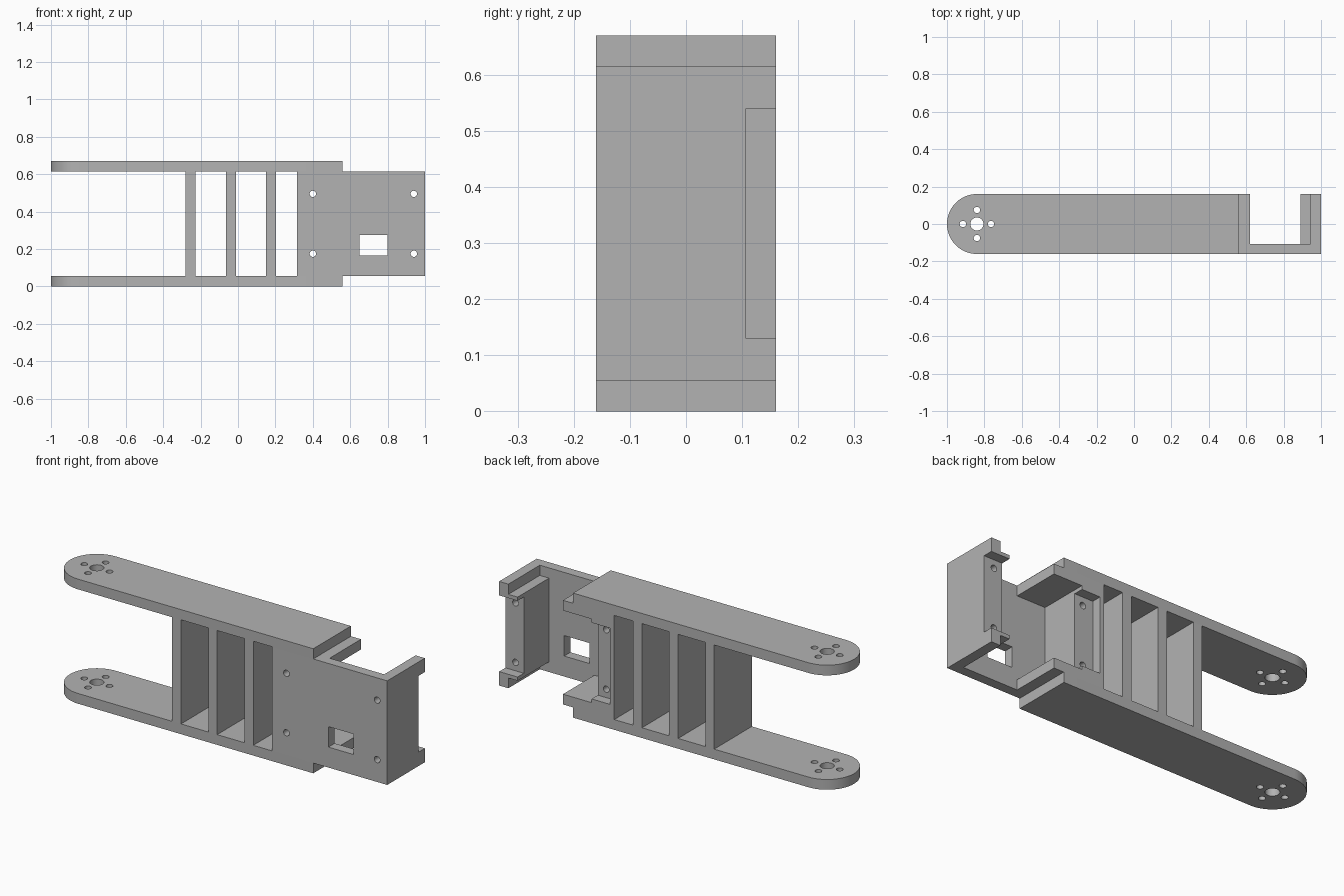
import bpy, bmesh, math
from mathutils import Matrix

cube = bpy.data.objects.get("Cube")
if cube:
    bpy.data.objects.remove(cube, do_unlink=True)

HEIGHT, RAIL = 0.67, 0.055       # overall height, rail thickness
HALF, FLOOR, SEAT = 0.16, -0.107, 0.107   # half depth, plate back, screw seat
SCREW = 0.017

grey = bpy.data.materials.new("plain grey")
grey.use_nodes = True
grey.diffuse_color = (0.45, 0.45, 0.45, 1)
grey.node_tree.nodes["Principled BSDF"].inputs["Base Color"].default_value = (0.45, 0.45, 0.45, 1)


def arc(cx, cy, r, start=0.0, sweep=2 * math.pi, n=32, closed=True):
    steps = n if closed else n + 1
    return [(cx + r * math.cos(start + sweep * i / n),
             cy + r * math.sin(start + sweep * i / n)) for i in range(steps)]


def rect(x0, x1, z0, z1):
    return [(x0, z0), (x1, z0), (x1, z1), (x0, z1)]


def mirrored(lower):
    """Close a lower half outline with its reflection about mid height."""
    return lower + [(x, HEIGHT - z) for x, z in reversed(lower)]


def extrude(name, outlines, lo, hi, axis):
    """Fill an outline (later outlines are holes) and extrude it along z or y."""
    curve = bpy.data.curves.new(name + "_profile", "CURVE")
    curve.dimensions, curve.fill_mode = "2D", "BOTH"
    curve.extrude = (hi - lo) / 2
    for points in outlines:
        spline = curve.splines.new("POLY")
        spline.points.add(len(points) - 1)
        for p, (u, v) in zip(spline.points, points):
            p.co = (u, v, 0, 1)
        spline.use_cyclic_u = True
    helper = bpy.data.objects.new(name + "_helper", curve)
    bpy.context.collection.objects.link(helper)
    bpy.context.view_layer.update()
    graph = bpy.context.evaluated_depsgraph_get()
    mesh = bpy.data.meshes.new_from_object(helper.evaluated_get(graph))
    bpy.data.objects.remove(helper, do_unlink=True)

    mid = (lo + hi) / 2
    if axis == "y":
        mesh.transform(Matrix.Translation((0, mid, 0)) @ Matrix.Rotation(math.pi / 2, 4, "X"))
    else:
        mesh.transform(Matrix.Translation((0, 0, mid)))
    bm = bmesh.new()
    bm.from_mesh(mesh)
    bmesh.ops.remove_doubles(bm, verts=bm.verts, dist=1e-5)
    bmesh.ops.recalc_face_normals(bm, faces=bm.faces)
    bm.to_mesh(mesh)
    bm.free()
    mesh.materials.clear()
    mesh.materials.append(grey)
    obj = bpy.data.objects.new(name, mesh)
    bpy.context.collection.objects.link(obj)
    bpy.ops.object.select_all(action="DESELECT")
    obj.select_set(True)
    bpy.context.view_layer.objects.active = obj
    bpy.ops.object.shade_smooth_by_angle(angle=math.radians(30))
    return obj


def screws(x):
    return [arc(x, z, SCREW) for z in (0.175, HEIGHT - 0.175)]


# Round-ended rails with a hub hole and four screw holes
hub = HALF - 1
rail_outline = [(0.56, -HALF), (0.56, HALF)] + arc(
    hub, 0, HALF, math.pi / 2, math.pi, closed=False)
rail_holes = [arc(hub, 0, 0.035)] + [
    arc(hub + dx, dy, SCREW) for dx, dy in ((0.075, 0), (-0.075, 0), (0, 0.075), (0, -0.075))]
for name, z in (("lower_rail", 0), ("upper_rail", HEIGHT - RAIL)):
    extrude(name, [rail_outline] + rail_holes, z, z + RAIL, "z")

# Cross walls joining the rails
for i, x in enumerate((-0.28, -0.065, 0.15)):
    extrude(f"cross_wall_{i + 1}", [rect(x, x + 0.053, RAIL, HEIGHT - RAIL)], -HALF, HALF, "y")

# Front plate with a cable window
extrude("front_plate",
        [rect(0.315, 1, RAIL, HEIGHT - RAIL), rect(0.65, 0.8, 0.165, 0.275)]
        + screws(0.4) + screws(0.94), -HALF, FLOOR, "y")

# Inner mount: screw post with ledges, then the rim around the screw seat
ledge = [(0.315, RAIL), (0.62, RAIL), (0.62, 0.11), (0.45, 0.11)]
extrude("inner_mount", [mirrored(ledge)] + screws(0.4), FLOOR, SEAT, "y")
extrude("inner_mount_rim", [mirrored(ledge + [(0.45, 0.13), (0.34, 0.13)])], SEAT, HALF, "y")

# End mount: outer wall with a screw post, then the two tabs beside the seat
step = [(1, RAIL), (0.945, RAIL), (0.945, 0.11), (0.89, 0.11)]
extrude("end_mount", [mirrored(step)] + screws(0.94), FLOOR, SEAT, "y")
tab = step + [(0.89, 0.13), (1, 0.13)]
extrude("lower_end_tab", [tab], SEAT, HALF, "y")
extrude("upper_end_tab", [[(x, HEIGHT - z) for x, z in tab]], SEAT, HALF, "y")
